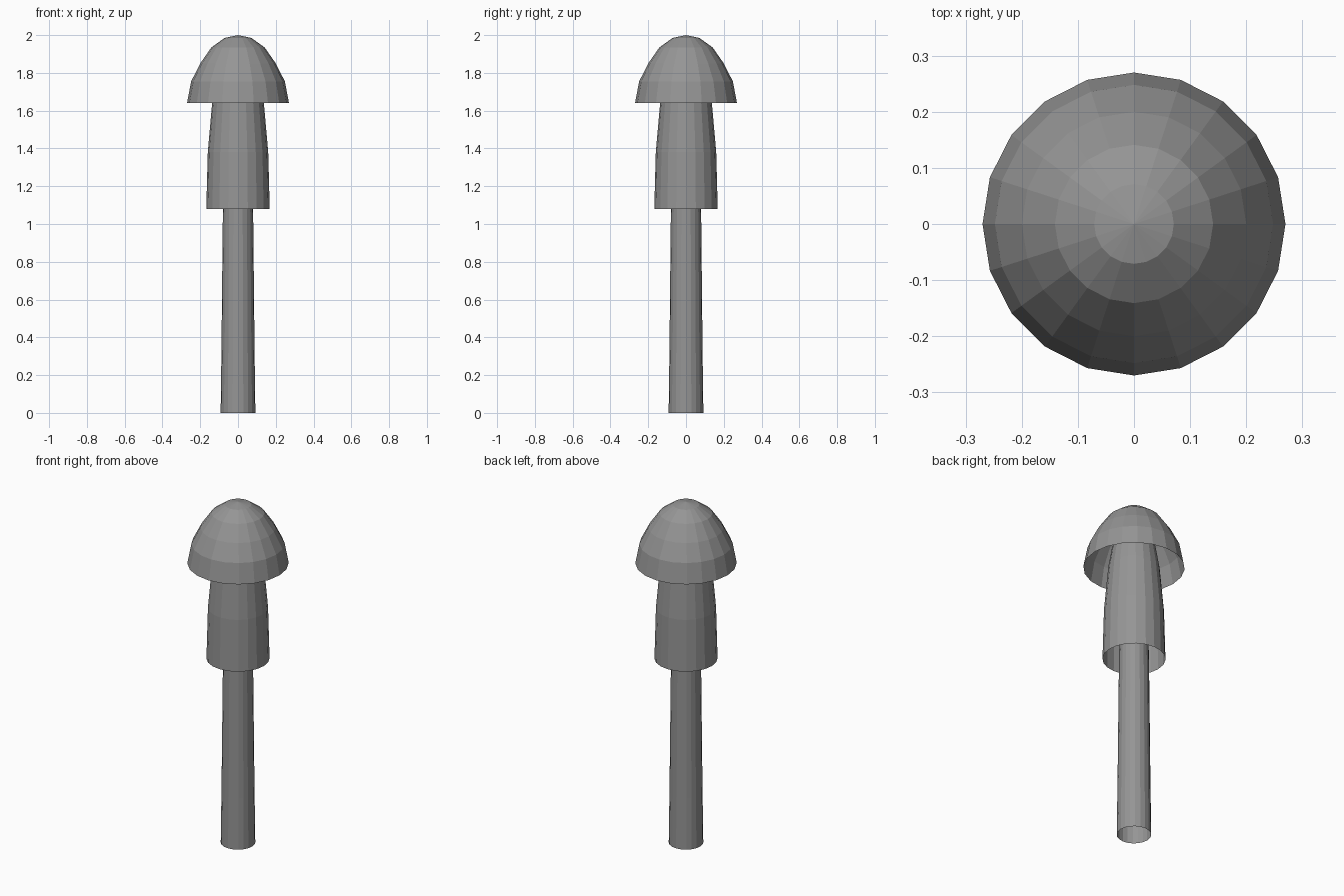
import bpy
import bmesh
from math import cos, sin, tau

cube = bpy.data.objects.get("Cube")
if cube:
    bpy.data.objects.remove(cube, do_unlink=True)

SIDES = 20

grey = bpy.data.materials.new("plain grey")
grey.use_nodes = True
colour = (0.3, 0.3, 0.3, 1)
grey.diffuse_color = colour
grey.node_tree.nodes["Principled BSDF"].inputs["Base Color"].default_value = colour


def open_lathe(name, rings, tip):
    """Turn (radius, height) rings into a shell, open below and closed at a tip."""
    bm = bmesh.new()
    loops = [[bm.verts.new((r * cos(tau * i / SIDES), r * sin(tau * i / SIDES), z))
              for i in range(SIDES)] for r, z in rings]
    top = bm.verts.new((0, 0, tip))
    for i in range(SIDES):
        j = (i + 1) % SIDES
        for low, high in zip(loops, loops[1:]):
            bm.faces.new((low[i], low[j], high[j], high[i]))
        bm.faces.new((loops[-1][i], loops[-1][j], top))
    mesh = bpy.data.meshes.new(name)
    bm.to_mesh(mesh)
    bm.free()
    mesh.materials.append(grey)
    obj = bpy.data.objects.new(name, mesh)
    bpy.context.collection.objects.link(obj)
    return obj


# Domed cap, hollow underneath
open_lathe("cap", [(0.27, 1.64), (0.248, 1.755), (0.2, 1.85), (0.141, 1.935), (0.071, 1.985)], 2.0)

# Wide sleeve hanging below the cap
open_lathe("sleeve", [(0.168, 1.08), (0.16, 1.38), (0.137, 1.64), (0.117, 1.76), (0.08, 1.86)], 1.9)

# Thin tapered stem, running up inside the sleeve
open_lathe("stem", [(0.092, 0), (0.088, 0.3), (0.08, 1.08), (0.068, 1.6)], 1.7)
